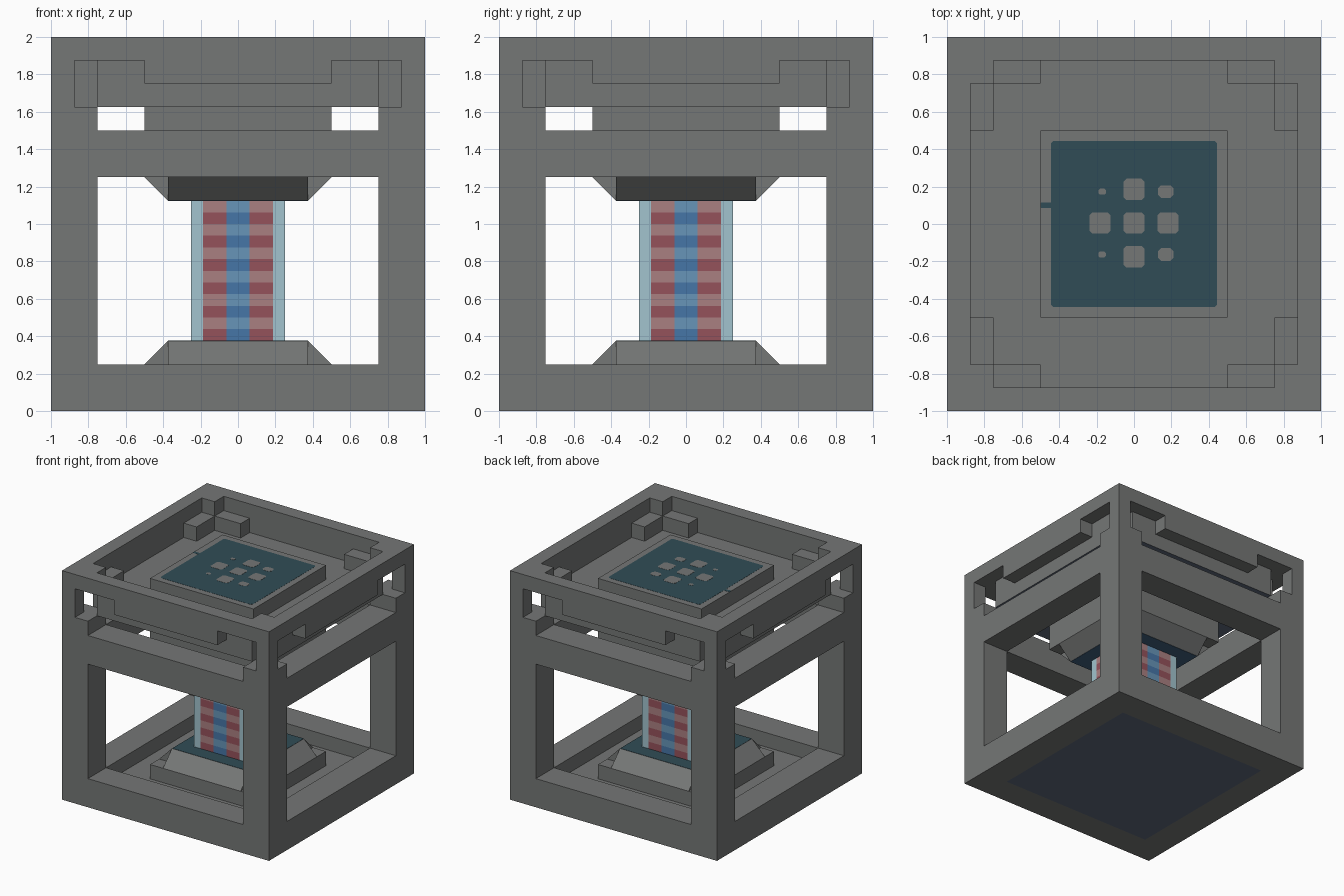
import bpy, bmesh, math
from mathutils import Matrix

if "Cube" in bpy.data.objects:
    bpy.data.objects.remove(bpy.data.objects["Cube"])


def colour(name, rgb):
    m = bpy.data.materials.new(name)
    m.diffuse_color = (*rgb, 1)
    m.use_nodes = True
    m.node_tree.nodes["Principled BSDF"].inputs["Base Color"].default_value = m.diffuse_color
    return m


GREY = colour("frame grey", (0.178, 0.184, 0.181))
TEAL = colour("dark teal", (0.030, 0.073, 0.092))
NAVY = colour("navy", (0.05, 0.115, 0.21))
SLATE = colour("slate", (0.11, 0.142, 0.2))
GLASS = colour("pale teal", (0.36, 0.55, 0.62))
RED = colour("red", (0.30, 0.085, 0.105))
PINK = colour("dusty pink", (0.40, 0.215, 0.22))
BLUE = colour("blue", (0.062, 0.18, 0.39))
SKY = colour("light blue", (0.135, 0.30, 0.48))


def finish(name, bm, *mats):
    bmesh.ops.recalc_face_normals(bm, faces=bm.faces[:])
    me = bpy.data.meshes.new(name)
    bm.to_mesh(me)
    bm.free()
    for m in mats:
        me.materials.append(m)
    ob = bpy.data.objects.new(name, me)
    bpy.context.collection.objects.link(ob)
    return ob


def boxes(name, mat, *items, turns=1, under=None):
    """Boxes given as (x0, x1, y0, y1, z0, z1), repeated by quarter turns."""
    bm = bmesh.new()
    for k in range(turns):
        rot = Matrix.Rotation(k * math.pi / 2, 4, 'Z')
        for x0, x1, y0, y1, z0, z1 in items:
            m = rot @ Matrix.Translation(((x0 + x1) / 2, (y0 + y1) / 2, (z0 + z1) / 2)) \
                @ Matrix.Diagonal((x1 - x0, y1 - y0, z1 - z0, 1))
            bmesh.ops.create_cube(bm, size=1, matrix=m)
    if under:
        bm.normal_update()
        for f in bm.faces:
            f.material_index = int(f.normal.z < -0.9)
        return finish(name, bm, mat, under)
    return finish(name, bm, mat)


# Base: ring of beams around a lower floor with a tinted underside
boxes("base_beams", GREY, (-0.75, 1, 0.75, 1, 0, 0.25), turns=4)
boxes("base_floor", GREY, (-0.75, 0.75, -0.75, 0.75, 0, 0.125), under=SLATE)

# Corner posts
boxes("corner_posts", GREY, (0.75, 1, 0.75, 1, 0.25, 1.25),
      (0.75, 1, 0.75, 1, 1.5, 1.625), turns=4)

# Open middle ring
boxes("middle_beams", GREY, (-0.75, 1, 0.75, 1, 1.25, 1.5), turns=4)

# Top rim with short hanging side panels and slim corner columns
boxes("top_rim", GREY, (-0.875, 1, 0.875, 1, 1.875, 2),
      (0.75, 0.875, 0.75, 0.875, 1.875, 2), turns=4)
boxes("side_panels", GREY, (-0.5, 0.5, 0.875, 1, 1.75, 1.875), turns=4)
boxes("corner_columns", GREY, (0.875, 1, 0.875, 1, 1.625, 1.875), turns=4)

# Upper deck with notched corners, and the blocks standing on it
boxes("upper_deck", GREY, (-0.75, 0.75, -0.75, 0.75, 1.625, 1.75), under=SLATE)
boxes("upper_deck_edges", GREY, (-0.75, 0.75, 0.75, 0.875, 1.625, 1.75),
      turns=4, under=SLATE)
boxes("corner_blocks", GREY, (0.5, 0.75, 0.75, 0.875, 1.75, 1.875),
      (-0.75, -0.5, 0.75, 0.875, 1.75, 1.875), turns=4)

# Square plinths below and above the core, and the raised tray
boxes("lower_plinth", GREY, (-0.5, 0.5, -0.5, 0.5, 0.125, 0.25))
boxes("upper_plinth", GREY, (-0.5, 0.5, -0.5, 0.5, 1.25, 1.625))
boxes("top_tray", GREY, (-0.5, 0.5, -0.5, 0.5, 1.75, 1.875))


def clamp(name, z_wide, z_narrow):
    """Two crossing trapezoid prisms that grip the end of the core."""
    bm = bmesh.new()
    prof = [(-0.5, z_wide), (0.5, z_wide), (0.375, z_narrow), (-0.375, z_narrow)]
    for k in range(2):
        f = bm.faces.new([bm.verts.new((x, -0.375, z)) for x, z in prof])
        new = bmesh.ops.extrude_face_region(bm, geom=[f])["geom"]
        vs = [g for g in new if isinstance(g, bmesh.types.BMVert)]
        bmesh.ops.translate(bm, vec=(0, 0.75, 0), verts=vs)
        if k == 0:
            bmesh.ops.rotate(bm, matrix=Matrix.Rotation(math.pi / 2, 3, 'Z'), verts=bm.verts[:])
    return finish(name, bm, GREY)


clamp("lower_clamp", 0.25, 0.375)
clamp("upper_clamp", 1.25, 1.125)
boxes("lower_clamp_face", TEAL, (-0.374, 0.374, -0.374, 0.374, 0.373, 0.3765))
boxes("upper_clamp_face", NAVY, (-0.374, 0.374, -0.374, 0.374, 1.1235, 1.127))


def plate(bm, x, y, rx, ry, z, cut):
    """Thin flat plate with clipped corners."""
    pts = []
    for sx, sy in ((1, 1), (-1, 1), (-1, -1), (1, -1)):
        pair = [(x + sx * rx, y + sy * (ry - cut)), (x + sx * (rx - cut), y + sy * ry)]
        pts += pair if sx * sy > 0 else pair[::-1]
    f = bm.faces.new([bm.verts.new((px, py, z - 0.003)) for px, py in pts])
    new = bmesh.ops.extrude_face_region(bm, geom=[f])["geom"]
    bmesh.ops.translate(bm, vec=(0, 0, 0.003),
                        verts=[g for g in new if isinstance(g, bmesh.types.BMVert)])


# Coloured tray top with a small tooth on its left edge
bm = bmesh.new()
plate(bm, 0, 0, 0.445, 0.445, 1.8762, 0.015)
plate(bm, -0.47, 0.1, 0.03, 0.014, 1.8762, 0.004)
finish("tray_panel", bm, TEAL)

# Grid of grey spots on the tray, smaller at the corners
bm = bmesh.new()
for i in (-1, 0, 1):
    for j in (-1, 0, 1):
        if i * j == 0:
            plate(bm, 0.182 * i, 0.18 * j + 0.005, 0.057, 0.057, 1.8776, 0.016)
        else:
            r = 0.042 if i > 0 else 0.02
            plate(bm, 0.17 * i, 0.168 * j + 0.005, r, r * 0.8, 1.8776, r * 0.4)
finish("tray_spots", bm, GREY)

# Banded core: each side is a strip grid coloured by column and band
bm = bmesh.new()
cols = [-0.25, -0.1875, -0.0625, 0.0625, 0.1875, 0.25]
for k in range(4):
    rot = Matrix.Rotation(k * math.pi / 2, 3, 'Z')
    for c in range(5):
        for b in range(12):
            z0 = 0.375 + b * 0.0625
            quad = [(cols[c], z0), (cols[c + 1], z0),
                    (cols[c + 1], z0 + 0.0625), (cols[c], z0 + 0.0625)]
            vs = [bm.verts.new(rot @ Matrix.Translation((x, -0.25, z)).translation)
                  for x, z in quad]
            f = bm.faces.new(vs)
            f.material_index = 0 if c in (0, 4) else (3 if c == 2 else 1) + b % 2
bmesh.ops.remove_doubles(bm, verts=bm.verts[:], dist=0.0001)
finish("core", bm, GLASS, RED, PINK, BLUE, SKY)
